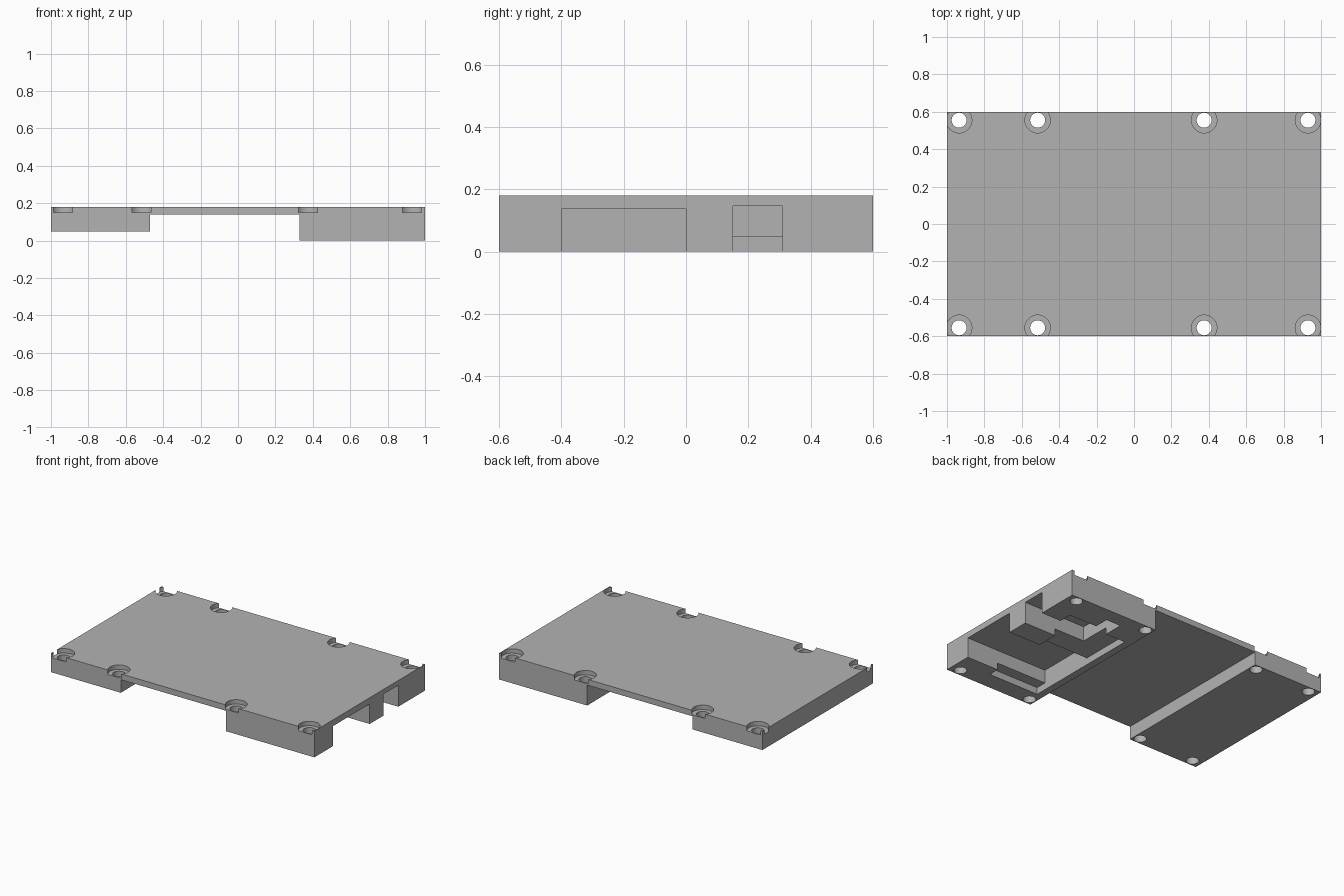
import bpy, bmesh

if "Cube" in bpy.data.objects:
    bpy.data.objects.remove(bpy.data.objects["Cube"])

TOP = 0.18
grey = bpy.data.materials.new("plain_grey")
grey.diffuse_color = (0.45, 0.45, 0.45, 1)
grey.use_nodes = True
grey.node_tree.nodes["Principled BSDF"].inputs["Base Color"].default_value = grey.diffuse_color


def make_object(name, bm):
    bmesh.ops.recalc_face_normals(bm, faces=bm.faces)
    mesh = bpy.data.meshes.new(name)
    bm.to_mesh(mesh)
    bm.free()
    mesh.materials.append(grey)
    obj = bpy.data.objects.new(name, mesh)
    bpy.context.collection.objects.link(obj)
    return obj


def prism(name, points, vec):
    """Extrude a closed outline along vec."""
    bm = bmesh.new()
    face = bm.faces.new([bm.verts.new(p) for p in points])
    new = bmesh.ops.extrude_face_region(bm, geom=[face])["geom"]
    bmesh.ops.translate(bm, vec=vec,
                        verts=[v for v in new if isinstance(v, bmesh.types.BMVert)])
    return make_object(name, bm)


def pocket(name, outline, depth):
    """Cutter that opens downward and reaches up to the given height."""
    return prism(name, [(x, y, -0.1) for x, y in outline], (0, 0, depth + 0.1))


def rect(x0, x1, y0, y1):
    return [(x0, y0), (x1, y0), (x1, y1), (x0, y1)]


def cylinder(name, x, y, radius, z0, z1):
    bm = bmesh.new()
    bmesh.ops.create_cone(bm, cap_ends=True, segments=48, radius1=radius,
                          radius2=radius, depth=z1 - z0)
    bmesh.ops.translate(bm, vec=(x, y, (z0 + z1) / 2), verts=bm.verts)
    return make_object(name, bm)


# Base plate with a shallow block on the left and a deep block on the right
profile = [(-1, TOP), (-1, 0.05), (-0.47, 0.05), (-0.47, 0.14),
           (0.33, 0.14), (0.33, 0), (1, 0), (1, TOP)]
plate = prism("cover_plate", [(x, -0.6, z) for x, z in profile], (0, 1.2, 0))

cutters = [
    # Shallow ledge recess under the right block
    pocket("ledge_cutter", rect(0.38, 0.76, -0.475, 0.364), 0.047),
    # Deep bay open to the right side
    pocket("bay_cutter", rect(0.38, 1.1, -0.4, 0), 0.137),
    # Stepped channel open to the right side
    pocket("channel_cutter", [(1.1, 0.15), (1.1, 0.31), (0.85, 0.31), (0.85, 0.4),
                              (0.64, 0.4), (0.64, 0.5), (0.53, 0.5), (0.53, 0.15)], 0.147),
]

# Counterbored screw holes along both long edges
for x in (-0.935, -0.515, 0.375, 0.93):
    for y in (-0.555, 0.555):
        cutters.append(cylinder("counterbore_cutter", x, y, 0.068, 0.15, 0.3))
        cutters.append(cylinder("hole_cutter", x, y, 0.04, -0.1, 0.3))

bpy.context.view_layer.objects.active = plate
plate.select_set(True)
for cutter in cutters:
    mod = plate.modifiers.new(cutter.name, 'BOOLEAN')
    mod.operation = 'DIFFERENCE'
    mod.solver = 'EXACT'
    mod.object = cutter
    bpy.ops.object.modifier_apply(modifier=mod.name)
for cutter in cutters:
    bpy.data.objects.remove(cutter, do_unlink=True)

bpy.ops.object.shade_smooth_by_angle()
